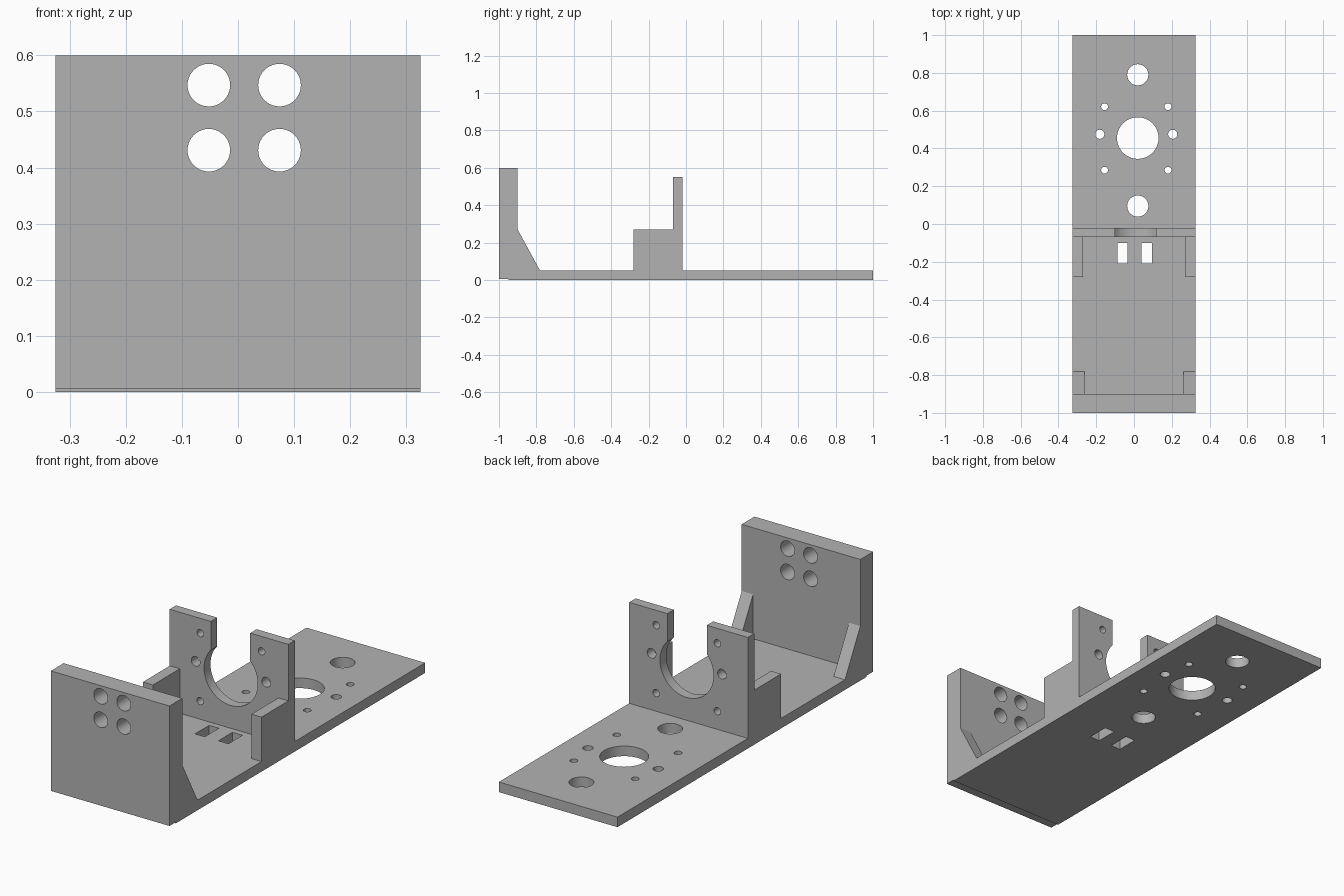
import bpy, bmesh, math
from mathutils import Vector

cube = bpy.data.objects.get("Cube")
if cube:
    bpy.data.objects.remove(cube, do_unlink=True)

grey = bpy.data.materials.new("light_grey")
grey.use_nodes = True
colour = (0.45, 0.45, 0.45, 1)
grey.diffuse_color = colour
grey.node_tree.nodes["Principled BSDF"].inputs["Base Color"].default_value = colour

W = 0.325     # half width
T = 0.05      # base thickness


def prism(name, points, axis, lo, hi):
    """Extrude a 2D profile along axis: x uses (y, z), y uses (x, z), z uses (x, y)."""
    place = {"x": lambda a, b, d: (d, a, b),
             "y": lambda a, b, d: (a, d, b),
             "z": lambda a, b, d: (a, b, d)}[axis]
    bm = bmesh.new()
    face = bm.faces.new([bm.verts.new(place(a, b, lo)) for a, b in points])
    out = bmesh.ops.extrude_face_region(bm, geom=[face])
    verts = [v for v in out["geom"] if isinstance(v, bmesh.types.BMVert)]
    bmesh.ops.translate(bm, verts=verts, vec=Vector(place(0, 0, hi - lo)))
    bmesh.ops.recalc_face_normals(bm, faces=bm.faces)
    mesh = bpy.data.meshes.new(name)
    bm.to_mesh(mesh)
    bm.free()
    mesh.materials.append(grey)
    obj = bpy.data.objects.new(name, mesh)
    bpy.context.collection.objects.link(obj)
    return obj


def rect(a0, a1, b0, b1):
    return [(a0, b0), (a1, b0), (a1, b1), (a0, b1)]


def circle(a, b, r):
    n = 64 if r > 0.1 else 40
    return [(a + r * math.cos(i * math.tau / n), b + r * math.sin(i * math.tau / n))
            for i in range(n)]


def cut(obj, profiles, axis, lo, hi):
    """Cut each profile right through the part."""
    bpy.context.view_layer.objects.active = obj
    for points in profiles:
        cutter = prism("cutter", points, axis, lo, hi)
        cutter.hide_render = True
        mod = obj.modifiers.new("hole", "BOOLEAN")
        mod.operation = "DIFFERENCE"
        mod.solver = "EXACT"
        mod.object = cutter
        bpy.ops.object.modifier_apply(modifier=mod.name)
        bpy.data.objects.remove(cutter, do_unlink=True)
    bpy.ops.object.select_all(action="DESELECT")
    obj.select_set(True)
    bpy.ops.object.shade_smooth_by_angle(angle=math.radians(30))


def screw_holes(cx, cy):
    """Six fixing holes around a motor opening."""
    holes = []
    for s in (-1, 1):
        holes += [circle(cx + s * 0.168, cy + 0.168, 0.018),
                  circle(cx + s * 0.168, cy - 0.168, 0.018),
                  circle(cx + s * 0.193, cy + 0.022, 0.024)]
    return holes


# Base plate with a shallow step under its front edge
base = prism("base_plate", [(-1, 0.006), (-0.95, 0.006), (-0.95, 0), (1, 0),
                            (1, T), (-1, T)], "x", -W, W)
base_holes = [circle(0.02, 0.455, 0.11), circle(0.02, 0.79, 0.056),
              circle(0.02, 0.095, 0.056),
              rect(-0.088, -0.035, -0.21, -0.1), rect(0.04, 0.095, -0.21, -0.1)]
cut(base, base_holes + screw_holes(0.012, 0.453), "z", -0.1, 0.2)

# Front wall with four round holes
wall = prism("front_wall", rect(-1, -0.9, T, 0.6), "x", -W, W)
cut(wall, [circle(x, z, 0.038) for x in (-0.052, 0.074) for z in (0.431, 0.547)],
    "y", -1.1, -0.8)

# Motor bracket, open at the top
bracket = prism("motor_bracket", rect(-0.07, -0.02, T, 0.55), "x", -W, W)
opening = [circle(0.01, 0.31, 0.147), rect(-0.1, 0.116, 0.35, 0.7)]
cut(bracket, opening + screw_holes(0.01, 0.308), "y", -0.2, 0.1)

# Side braces on the bracket and sloped gussets on the wall
for side, s in (("right", -1), ("left", 1)):
    lo, hi = sorted((s * 0.27, s * W))
    prism(side + "_bracket_brace", rect(-0.28, -0.07, T, 0.27), "x", lo, hi)
    lo, hi = sorted((s * 0.263, s * W))
    prism(side + "_wall_gusset", [(-0.9, T), (-0.78, T), (-0.9, 0.27)], "x", lo, hi)
